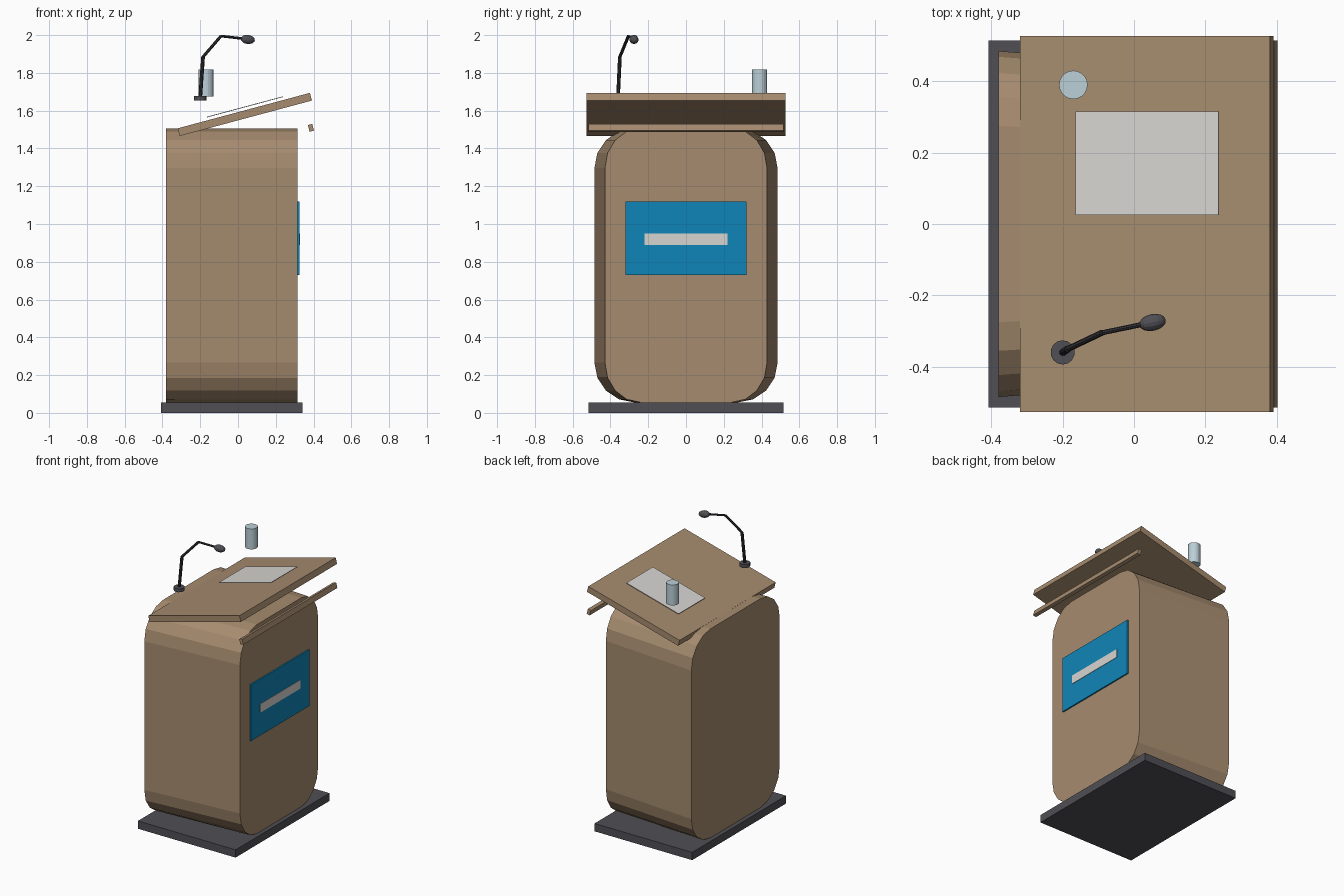
import bpy, bmesh, math
from mathutils import Vector, Matrix

cube = bpy.data.objects.get("Cube")
if cube:
    bpy.data.objects.remove(cube, do_unlink=True)


def material(name, rgb):
    m = bpy.data.materials.new(name)
    m.use_nodes = True
    m.diffuse_color = (*rgb, 1)
    m.node_tree.nodes["Principled BSDF"].inputs["Base Color"].default_value = (*rgb, 1)
    return m


WOOD = material("tan wood", (0.38, 0.26, 0.158))
CHARCOAL = material("charcoal", (0.08, 0.077, 0.09))
BLACK = material("black metal", (0.032, 0.032, 0.036))
BLUE = material("sign blue", (0.005, 0.235, 0.475))
PAPER = material("paper white", (0.68, 0.665, 0.64))
GLASS = material("pale glass", (0.5, 0.63, 0.68))


def finish(name, bm, mat):
    bmesh.ops.recalc_face_normals(bm, faces=bm.faces)
    me = bpy.data.meshes.new(name)
    bm.to_mesh(me)
    bm.free()
    me.materials.append(mat)
    ob = bpy.data.objects.new(name, me)
    bpy.context.collection.objects.link(ob)
    return ob


def box(name, centre, size, mat, tilt=0):
    bm = bmesh.new()
    bmesh.ops.create_cube(bm, size=1, matrix=Matrix.Diagonal((*size, 1)))
    ob = finish(name, bm, mat)
    ob.location = centre
    ob.rotation_euler.y = -math.radians(tilt)
    return ob


def rod(name, a, b, r1, r2, mat, sides):
    a, b = Vector(a), Vector(b)
    d = b - a
    bm = bmesh.new()
    bmesh.ops.create_cone(bm, cap_ends=True, segments=sides, radius1=r1, radius2=r2, depth=d.length)
    ob = finish(name, bm, mat)
    ob.matrix_world = Matrix.Translation((a + b) / 2) @ d.to_track_quat('Z', 'Y').to_matrix().to_4x4()
    return ob


# Tapered cabinet: a rounded rectangle lofted from back to front
def rounded_profile(half, low, high, r, steps=4):
    pts = []
    corners = [(1, 1), (-1, 1), (-1, -1), (1, -1)]
    for i, (sy, sz) in enumerate(corners):
        cy = sy * (half - r)
        cz = high - r if sz > 0 else low + r
        for k in range(steps + 1):
            t = math.pi / 2 * (i + k / steps)
            pts.append((cy + r * math.cos(t), cz + r * math.sin(t)))
    return pts


bm = bmesh.new()
profile = rounded_profile(0.485, 0.056, 1.506, 0.21)
rings = [[bm.verts.new((x, y * s, z)) for y, z in profile]
         for x, s in ((-0.38, 1), (0.315, 0.885))]
for ring in rings:
    bm.faces.new(ring)
n = len(profile)
for i in range(n):
    j = (i + 1) % n
    bm.faces.new((rings[0][i], rings[0][j], rings[1][j], rings[1][i]))
finish("cabinet", bm, WOOD)

# Plinth, sloping desk and ledge
box("plinth", (-0.033, 0, 0.027), (0.75, 1.03, 0.054), CHARCOAL)
box("desk_top", (0.036, 0, 1.58), (0.725, 1.055, 0.042), WOOD, 15)
box("paper_ledge", (0.386, 0, 1.509), (0.024, 1.03, 0.037), WOOD, 15)

# Sign plates on the cabinet face
box("sign_panel", (0.32, 0, 0.925), (0.0098, 0.64, 0.39), BLUE)
box("sign_bar", (0.325, 0, 0.92), (0.005, 0.44, 0.06), PAPER)

# Items above the desk
box("paper_sheet", (0.037, 0.17, 1.62), (0.415, 0.29, 0.004), PAPER, 15)
rod("drinking_glass", (-0.17, 0.39, 1.675), (-0.17, 0.39, 1.817), 0.04, 0.04, GLASS, 20)

# Microphone: foot, bent stem and capsule
rod("microphone_foot", (-0.2, -0.36, 1.653), (-0.2, -0.36, 1.677), 0.034, 0.034, CHARCOAL, 14)
path = [(-0.2, -0.36, 1.67), (-0.185, -0.35, 1.885), (-0.09, -0.305, 1.995), (0.04, -0.278, 1.98)]
for i, (a, b) in enumerate(zip(path, path[1:])):
    r = 0.01 - 0.0015 * i
    rod(f"microphone_stem_{i + 1}", a, b, r, r, BLACK, 8)
bm = bmesh.new()
bmesh.ops.create_uvsphere(bm, u_segments=14, v_segments=8, radius=1,
                          matrix=Matrix.Diagonal((0.024, 0.024, 0.038, 1)))
head = finish("microphone_capsule", bm, CHARCOAL)
aim = Vector(path[3]) - Vector(path[2])
head.matrix_world = Matrix.Translation((0.052, -0.276, 1.977)) @ aim.to_track_quat('Z', 'Y').to_matrix().to_4x4()
